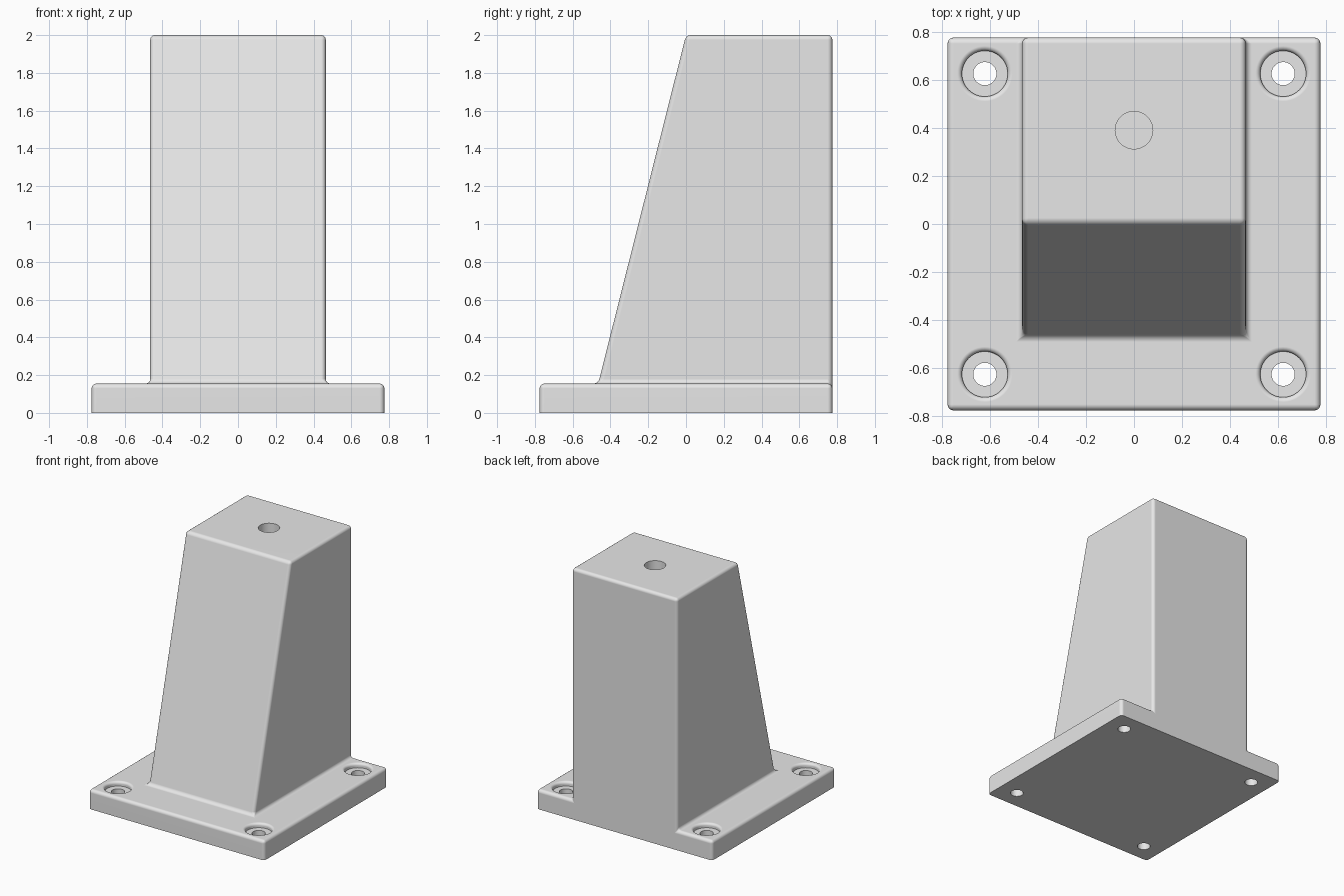
import bpy, bmesh, math

cube = bpy.data.objects.get("Cube")
if cube:
    bpy.data.objects.remove(cube, do_unlink=True)

W, P, H, TOP = 0.775, 0.465, 0.155, 2.0   # half plate, half post, plate height, post top
ROUND = 0.025

grey = bpy.data.materials.new("light grey")
grey.use_nodes = True
colour = (0.8, 0.8, 0.8, 1)
grey.diffuse_color = colour
grey.node_tree.nodes["Principled BSDF"].inputs["Base Color"].default_value = colour


def add_object(name, bm):
    bmesh.ops.recalc_face_normals(bm, faces=bm.faces)
    mesh = bpy.data.meshes.new(name)
    bm.to_mesh(mesh)
    bm.free()
    mesh.materials.append(grey)
    obj = bpy.data.objects.new(name, mesh)
    bpy.context.collection.objects.link(obj)
    return obj


# Plate and tapered post as one solid, flush at the back
bm = bmesh.new()


def ring(half, front, z):
    return [bm.verts.new((x, y, z)) for x, y in
            ((-half, front), (half, front), (half, W), (-half, W))]


floor, plate = ring(W, -W, 0), ring(W, -W, H)
foot, head = ring(P, -P, H), ring(P, 0, TOP)
bm.faces.new(floor)
bm.faces.new(head)
for low, high in ((floor, plate), (foot, head)):
    for i, j in ((3, 0), (0, 1), (1, 2)):
        bm.faces.new((low[i], low[j], high[j], high[i]))
bm.faces.new((plate[0], plate[1], plate[2], foot[2], foot[1], foot[0], foot[3], plate[3]))
bm.faces.new((floor[3], floor[2], plate[2], foot[2], head[2], head[3], foot[3], plate[3]))
bmesh.ops.recalc_face_normals(bm, faces=bm.faces)

# Round every edge except those of the underside
edges = [e for e in bm.edges if max(v.co.z for v in e.verts) > 0.01]
bmesh.ops.bevel(bm, geom=edges, offset=ROUND, offset_type='OFFSET', segments=4,
                profile=0.5, affect='EDGES', clamp_overlap=True)
body = add_object("post_and_base", bm)


def lathe(name, profile, x, y, steps=48):
    """Closed solid of revolution about a vertical axis at x, y."""
    bm = bmesh.new()
    verts = [bm.verts.new((x + r, y, z)) for r, z in profile]
    line = [bm.edges.new(pair) for pair in zip(verts, verts[1:])]
    bmesh.ops.spin(bm, geom=verts + line, cent=(x, y, 0), axis=(0, 0, 1),
                   angle=math.tau, steps=steps, use_merge=False)
    bmesh.ops.remove_doubles(bm, verts=bm.verts, dist=0.0001)
    return add_object(name, bm)


# Cutters: screw holes with round-lipped counterbores, and a blind hole on top
LIP, BORE, SEAT = 0.02, 0.095, H - 0.035
lip = [(BORE + LIP - LIP * math.cos(a), H - LIP + LIP * math.sin(a))
       for a in (math.pi / 2 * k / 5 for k in range(6))]
screw = ([(0, -0.1), (0.048, -0.1), (0.048, SEAT), (BORE, SEAT)] + lip
         + [(BORE + LIP, H + 0.1), (0, H + 0.1)])
cutters = [lathe("screw_hole_cutter", screw, sx * 0.62, sy * 0.625)
           for sx in (-1, 1) for sy in (-1, 1)]
blind = [(0, TOP - 0.4), (0.078, TOP - 0.4), (0.078, TOP + 0.1), (0, TOP + 0.1)]
cutters.append(lathe("top_hole_cutter", blind, 0, 0.39))

bpy.ops.object.select_all(action='DESELECT')
body.select_set(True)
bpy.context.view_layer.objects.active = body
for cutter in cutters:
    cutter.hide_render = True
    mod = body.modifiers.new("hole", 'BOOLEAN')
    mod.operation = 'DIFFERENCE'
    mod.solver = 'EXACT'
    mod.object = cutter
    bpy.ops.object.modifier_apply(modifier=mod.name)
    bpy.data.objects.remove(cutter, do_unlink=True)

# Smooth rounded edges, flat large faces
bpy.ops.object.shade_smooth_by_angle(angle=math.radians(35))
normals = body.modifiers.new("flat_faces", 'WEIGHTED_NORMAL')
normals.keep_sharp = True
